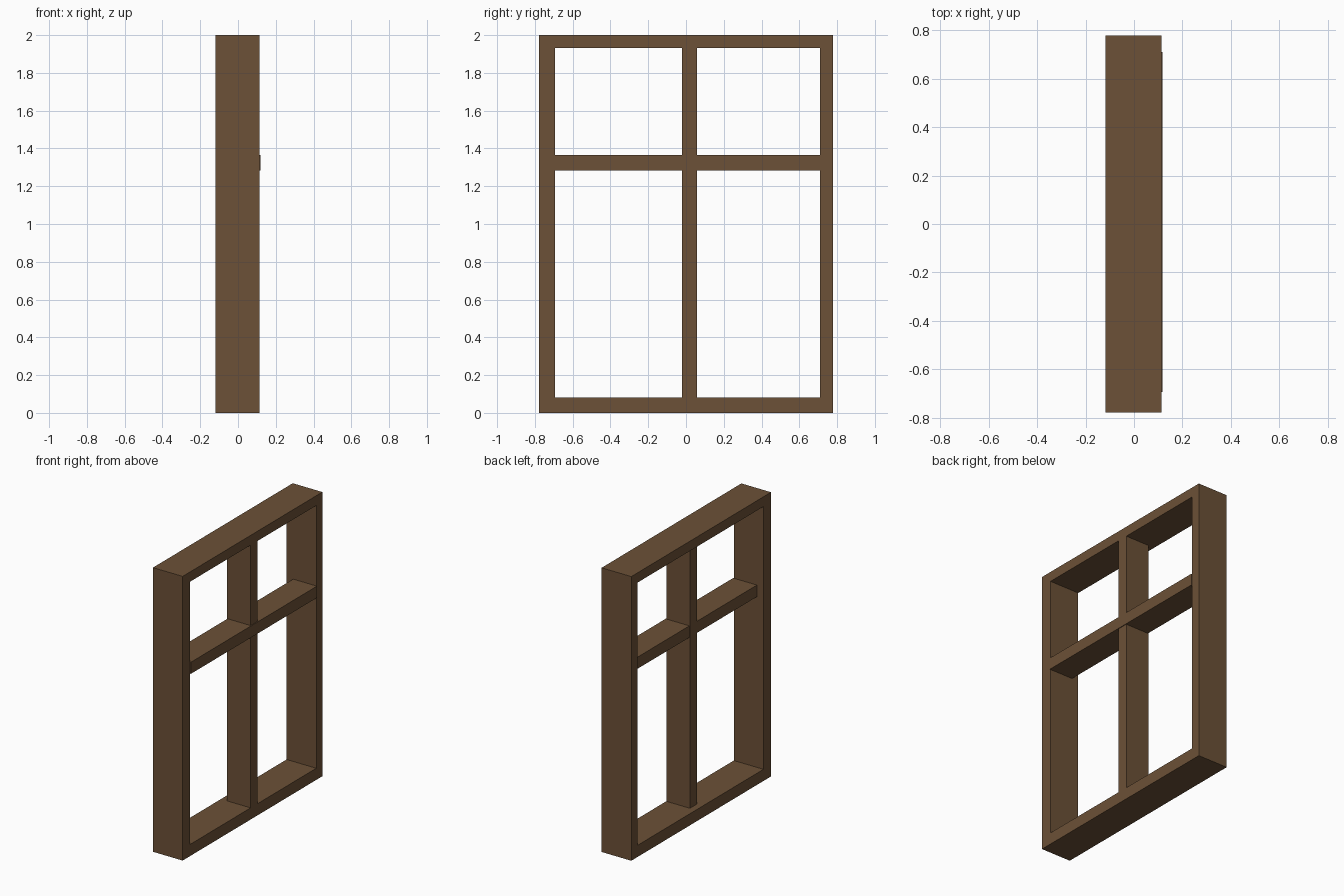
import bpy, bmesh

if "Cube" in bpy.data.objects:
    bpy.data.objects.remove(bpy.data.objects["Cube"])

wood = bpy.data.materials.new("brown_wood")
wood.diffuse_color = (0.15, 0.082, 0.038, 1)
wood.use_nodes = True
wood.node_tree.nodes["Principled BSDF"].inputs["Base Color"].default_value = wood.diffuse_color

# Opening of the frame in y and z
Y0, Y1, Z0, Z1 = -0.693, 0.709, 0.082, 1.931


def finish(name, bm):
    bmesh.ops.recalc_face_normals(bm, faces=bm.faces)
    mesh = bpy.data.meshes.new(name)
    bm.to_mesh(mesh)
    bm.free()
    mesh.materials.append(wood)
    obj = bpy.data.objects.new(name, mesh)
    bpy.context.collection.objects.link(obj)
    return obj


def rect(y0, y1, z0, z1):
    return [(y0, z0), (y1, z0), (y1, z1), (y0, z1)]


def bar(name, x, y, z):
    bm = bmesh.new()
    face = bm.faces.new([bm.verts.new((x[0], *p)) for p in rect(*y, *z)])
    ext = bmesh.ops.extrude_face_region(bm, geom=[face], use_keep_orig=True)
    moved = [v for v in ext["geom"] if isinstance(v, bmesh.types.BMVert)]
    bmesh.ops.translate(bm, verts=moved, vec=(x[1] - x[0], 0, 0))
    return finish(name, bm)


# Outer frame: a closed rectangular ring
bm = bmesh.new()
loops = [[bm.verts.new((x, *p)) for p in r]
         for x, r in ((-0.118, rect(-0.777, 0.777, 0, 2)),
                      (0.113, rect(-0.777, 0.777, 0, 2)),
                      (0.113, rect(Y0, Y1, Z0, Z1)),
                      (-0.118, rect(Y0, Y1, Z0, Z1)))]
for a, b in zip(loops, loops[1:] + loops[:1]):
    for i in range(4):
        j = (i + 1) % 4
        bm.faces.new((a[i], a[j], b[j], b[i]))
finish("window_frame", bm)

# Dividing bars, set back from the frame on the -x side
bar("vertical_mullion", (-0.071, 0.113), (-0.021, 0.058), (Z0, Z1))
bar("horizontal_transom", (-0.067, 0.118), (Y0, Y1), (1.283, 1.365))
